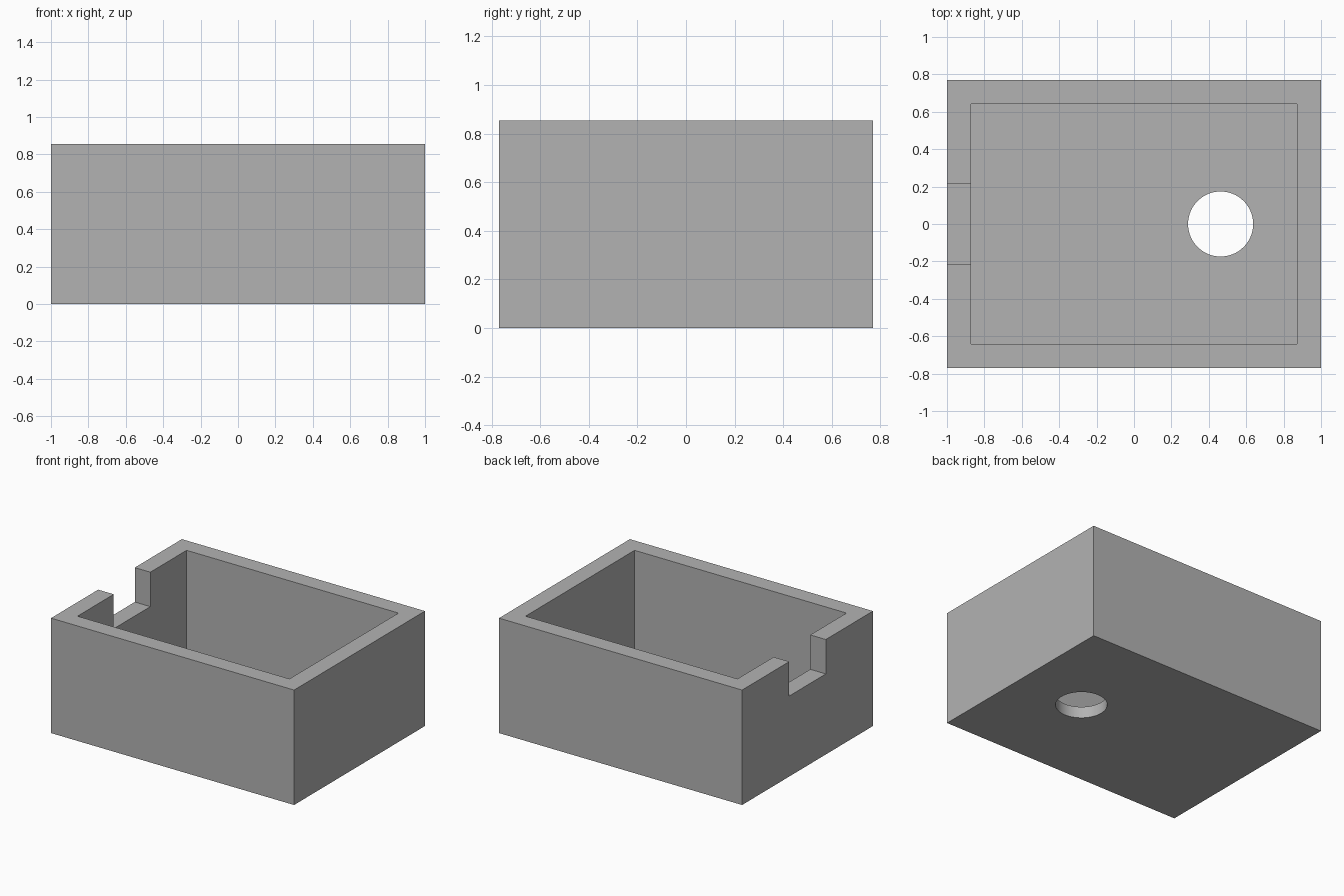
import bpy
import math

cube = bpy.data.objects.get("Cube")
if cube:
    bpy.data.objects.remove(cube, do_unlink=True)

LENGTH, DEPTH, HEIGHT = 2.0, 1.538, 0.855
WALL, FLOOR = 0.128, 0.085
NOTCH_WIDTH, NOTCH_DEPTH = 0.43, 0.256
HOLE_RADIUS, HOLE_X = 0.174, 0.463
OVER = 0.1  # how far cutters reach past the surface

grey = bpy.data.materials.new("plain grey")
grey.use_nodes = True
colour = (0.45, 0.45, 0.45, 1)
grey.diffuse_color = colour
grey.node_tree.nodes["Principled BSDF"].inputs["Base Color"].default_value = colour


def block(name, low, high):
    """Axis-aligned box between two opposite corners."""
    centre = [(a + b) / 2 for a, b in zip(low, high)]
    bpy.ops.mesh.primitive_cube_add(size=1, location=centre)
    obj = bpy.context.object
    obj.name = name
    obj.scale = [b - a for a, b in zip(low, high)]
    bpy.ops.object.transform_apply(location=True, rotation=True, scale=True)
    obj.data.materials.append(grey)
    return obj


def cut(target, cutter):
    """Subtract the cutter from the target and discard it."""
    cutter.hide_render = True
    mod = target.modifiers.new("cut", "BOOLEAN")
    mod.operation = "DIFFERENCE"
    mod.solver = "EXACT"
    mod.object = cutter
    bpy.context.view_layer.objects.active = target
    bpy.ops.object.modifier_apply(modifier=mod.name)
    bpy.data.objects.remove(cutter, do_unlink=True)


# Outer body
x, y = LENGTH / 2, DEPTH / 2
box = block("open_box", (-x, -y, 0), (x, y, HEIGHT))

# Inner cavity, open at the top
cut(box, block("cavity_cutter", (WALL - x, WALL - y, FLOOR),
               (x - WALL, y - WALL, HEIGHT + OVER)))

# Notch in the rim of the right-hand end wall
cut(box, block("notch_cutter", (-x - OVER, -NOTCH_WIDTH / 2, HEIGHT - NOTCH_DEPTH),
               (WALL - x + OVER, NOTCH_WIDTH / 2, HEIGHT + OVER)))

# Round hole through the floor
bpy.ops.mesh.primitive_cylinder_add(vertices=64, radius=HOLE_RADIUS, depth=FLOOR + 2 * OVER,
                                    location=(HOLE_X, 0, FLOOR / 2))
hole = bpy.context.object
hole.name = "hole_cutter"
hole.data.materials.append(grey)
cut(box, hole)

# Smooth the hole wall, keep box edges sharp
bpy.ops.object.select_all(action="DESELECT")
box.select_set(True)
bpy.context.view_layer.objects.active = box
bpy.ops.object.shade_smooth_by_angle(angle=math.radians(30))
